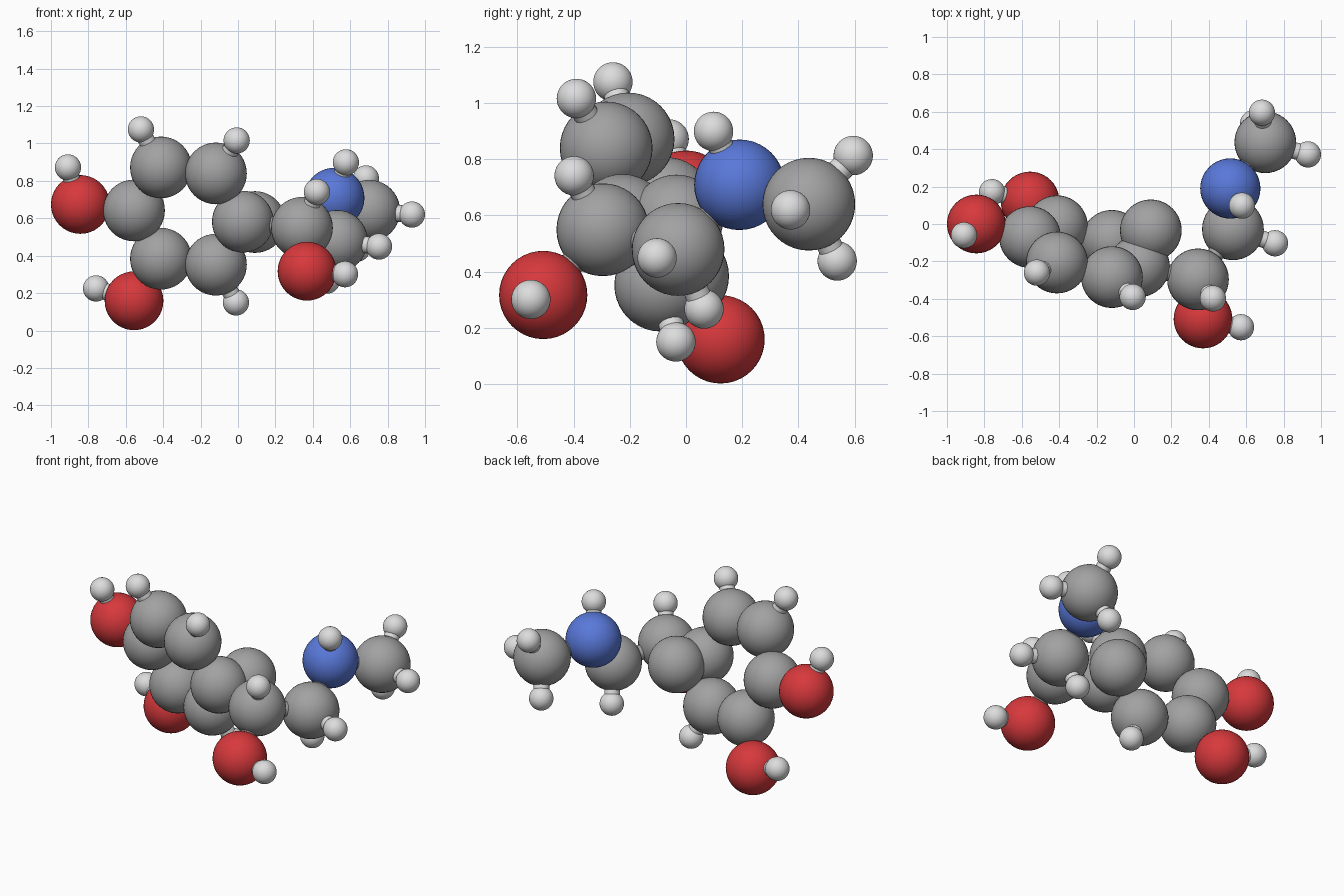
import bpy
from mathutils import Vector

if "Cube" in bpy.data.objects:
    bpy.data.objects.remove(bpy.data.objects["Cube"])


def material(name, rgb):
    m = bpy.data.materials.new(name)
    m.diffuse_color = (*rgb, 1)
    m.use_nodes = True
    m.node_tree.nodes["Principled BSDF"].inputs["Base Color"].default_value = m.diffuse_color
    return m


# element: (radius, material)
GREY = material("carbon grey", (0.36, 0.36, 0.36))
WHITE = material("hydrogen white", (0.72, 0.72, 0.72))
RED = material("oxygen red", (0.68, 0.04, 0.045))
BLUE = material("nitrogen blue", (0.10, 0.19, 0.70))
KIND = {"carbon": (0.165, GREY), "hydrogen": (0.07, WHITE),
        "oxygen": (0.157, RED), "nitrogen": (0.161, BLUE)}


def finish(name, mat):
    ob = bpy.context.object
    ob.name = name
    ob.data.materials.append(mat)
    bpy.ops.object.shade_smooth_by_angle()
    return ob


def atom(name, kind, pos):
    r, mat = KIND[kind]
    bpy.ops.mesh.primitive_uv_sphere_add(segments=40, ring_count=20, radius=r, location=pos)
    finish(f"{name}_{kind}", mat)
    return Vector(pos)


def bond(name, a, b, mat):
    d = b - a
    bpy.ops.mesh.primitive_cylinder_add(vertices=20, radius=0.045, depth=d.length,
                                        location=(a + b) / 2)
    bpy.context.object.rotation_euler = d.to_track_quat("Z", "Y").to_euler()
    finish(f"{name}_bond", mat)


def hydrogens(name, parent, *positions):
    for i, p in enumerate(positions):
        h = atom(f"{name}_{i + 1}", "hydrogen", p)
        bond(f"{name}_hydrogen_{i + 1}", parent, h, WHITE)


# Six-sided carbon ring: three corners, mirrored through the centre
centre = Vector((-0.265, -0.148, 0.612))
half = [Vector(p) for p in ((-0.556, -0.07, 0.642), (-0.412, -0.206, 0.872), (-0.118, -0.284, 0.84))]
ring = half + [2 * centre - p for p in half]
for i, p in enumerate(ring):
    atom(f"ring_{i + 1}", "carbon", p)
    bond(f"ring_{i + 1}", p, ring[(i + 1) % 6], GREY)
hydrogens("ring_upper_left", ring[1], (-0.519, -0.26, 1.075))
hydrogens("ring_upper_right", ring[2], (-0.007, -0.39, 1.016))
hydrogens("ring_lower", ring[4], (-0.011, -0.036, 0.15))

# Extra carbon ball beside the ring
extra = atom("ring_side", "carbon", (0.09, -0.034, 0.58))

# Two oxygen arms on the ring
upper = atom("upper_arm", "oxygen", (-0.843, 0.0, 0.674))
bond("upper_arm", ring[0], upper, GREY)
hydrogens("upper_arm", upper, (-0.909, -0.06, 0.872))
lower = atom("lower_arm", "oxygen", (-0.556, 0.123, 0.159))
bond("lower_arm", ring[5], lower, GREY)
hydrogens("lower_arm", lower, (-0.759, 0.17, 0.225))

# Side chain
chain_a = atom("chain_inner", "carbon", (0.342, -0.296, 0.549))
chain_b = atom("chain_outer", "carbon", (0.529, -0.028, 0.479))
nitro = atom("chain", "nitrogen", (0.515, 0.19, 0.709))
tip = atom("chain_tip", "carbon", (0.702, 0.437, 0.64))
links = [ring[3], chain_a, chain_b, nitro, tip]
for i in range(4):
    bond(f"chain_{i + 1}", links[i], links[i + 1], GREY)
hydrogens("chain_inner", chain_a, (0.422, -0.398, 0.741))
hydrogens("chain_outer", chain_b, (0.754, -0.103, 0.449), (0.475, 0.064, 0.267))
hydrogens("chain_nitrogen", nitro, (0.577, 0.098, 0.899))
hydrogens("chain_tip", tip, (0.93, 0.372, 0.62), (0.684, 0.595, 0.813), (0.637, 0.538, 0.438))

# Oxygen arm on the chain
arm = atom("chain_arm", "oxygen", (0.369, -0.508, 0.317))
bond("chain_arm", chain_a, arm, GREY)
hydrogens("chain_arm", arm, (0.572, -0.552, 0.301))
